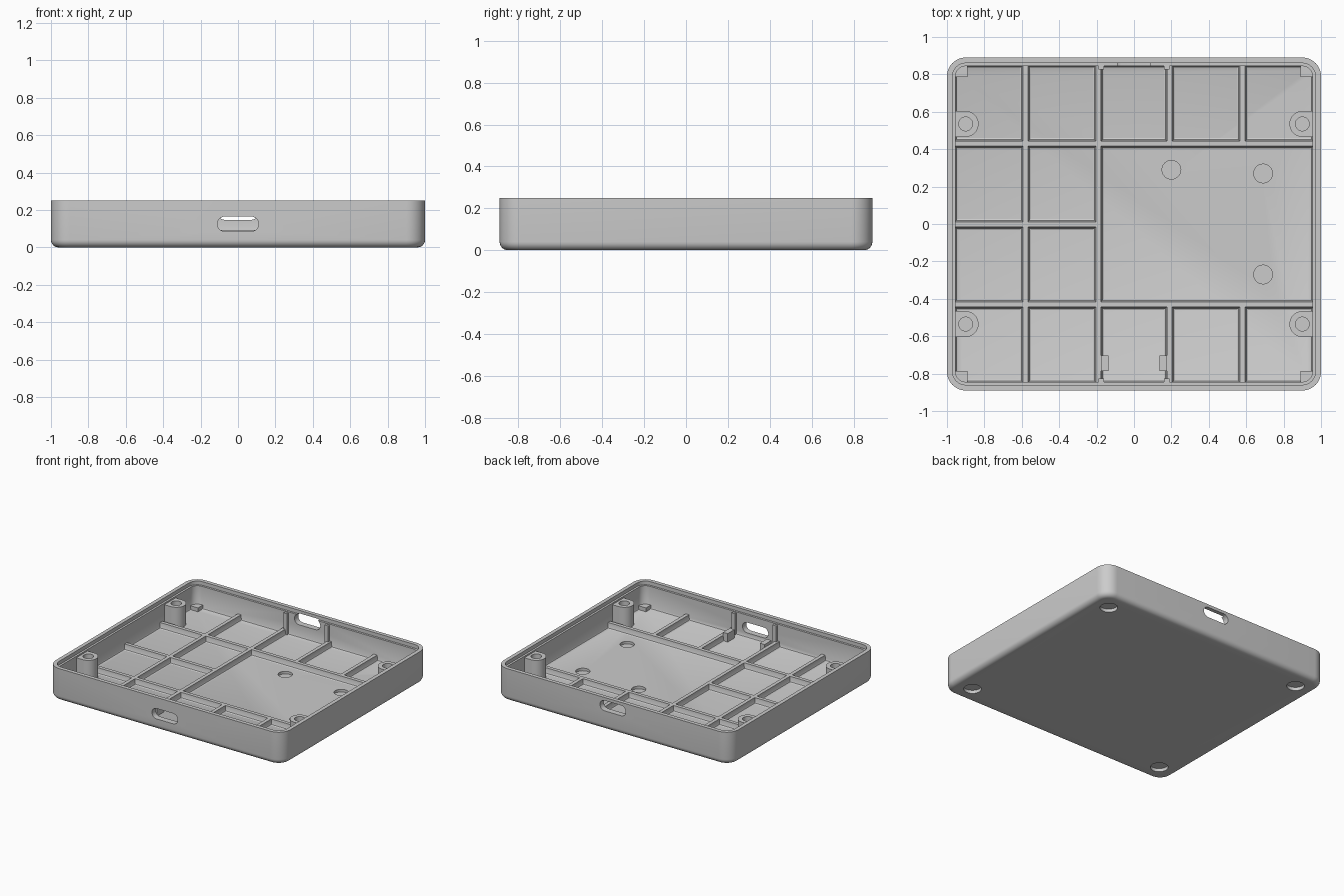
import bpy, bmesh, math
from mathutils import Matrix, Vector

if "Cube" in bpy.data.objects:
    bpy.data.objects.remove(bpy.data.objects["Cube"], do_unlink=True)

grey = bpy.data.materials.new("plain grey")
grey.use_nodes = True
grey.diffuse_color = (0.6, 0.6, 0.6, 1)
grey.node_tree.nodes["Principled BSDF"].inputs["Base Color"].default_value = (0.6, 0.6, 0.6, 1)

HX, HY, TOP, FLOOR, RIB_TOP = 1.0, 0.89, 0.25, 0.05, 0.092
WALL, LIP, CORNER, FILLET = 0.046, 0.03, 0.1, 0.04


def finish(bm, name):
    bmesh.ops.recalc_face_normals(bm, faces=bm.faces)
    mesh = bpy.data.meshes.new(name)
    bm.to_mesh(mesh)
    bm.free()
    mesh.materials.append(grey)
    obj = bpy.data.objects.new(name, mesh)
    bpy.context.collection.objects.link(obj)
    return obj


def loft(name, rings):
    """Skin a stack of equal point rings and cap both ends."""
    bm = bmesh.new()
    loops = [[bm.verts.new(p) for p in ring] for ring in rings]
    for a, b in zip(loops, loops[1:]):
        for i in range(len(a)):
            j = (i + 1) % len(a)
            bm.faces.new((a[i], a[j], b[j], b[i]))
    bm.faces.new(loops[0])
    bm.faces.new(loops[-1])
    return finish(bm, name)


def rounded_rect(inset, z, steps=10):
    r = CORNER - inset
    ring = []
    for k, (sx, sy) in enumerate(((1, 1), (-1, 1), (-1, -1), (1, -1))):
        for i in range(steps + 1):
            t = math.pi / 2 * (k + i / steps)
            ring.append((sx * (HX - CORNER) + r * math.cos(t),
                         sy * (HY - CORNER) + r * math.sin(t), z))
    return ring


def box(name, x0, x1, y0, y1, z0, z1):
    rect = ((x0, y0), (x1, y0), (x1, y1), (x0, y1))
    return loft(name, [[(x, y, z) for x, y in rect] for z in (z0, z1)])


def cylinder(name, x, y, z0, z1, r, n=40):
    angles = [math.tau * i / n for i in range(n)]
    return loft(name, [[(x + r * math.cos(t), y + r * math.sin(t), z) for t in angles]
                       for z in (z0, z1)])


def rib(name, axis, offset, start, end):
    """Tapered rib with a flared foot, running along x or y."""
    half = [(0.032, FLOOR - 0.005), (0.03, FLOOR), (0.021, FLOOR + 0.004),
            (0.017, FLOOR + 0.013), (0.014, RIB_TOP)]
    section = half + [(-w, z) for w, z in reversed(half)]
    if axis == "x":
        rings = [[(a, offset + w, z) for w, z in section] for a in (start, end)]
    else:
        rings = [[(offset + w, a, z) for w, z in section] for a in (start, end)]
    return loft(name, rings)


def cut(obj, cutters):
    for c in cutters:
        c.hide_render = True
        mod = obj.modifiers.new("cut", "BOOLEAN")
        mod.operation, mod.solver, mod.object = "DIFFERENCE", "EXACT", c
    graph = bpy.context.evaluated_depsgraph_get()
    mesh = bpy.data.meshes.new_from_object(obj.evaluated_get(graph))
    obj.modifiers.clear()
    obj.data = mesh
    for c in cutters:
        bpy.data.objects.remove(c, do_unlink=True)


def slot_cutter(name, y, z, half_w=0.11, r=0.04, n=12):
    pts = []
    for side in (0, 1):
        for i in range(n + 1):
            t = math.pi * (i / n + side) - math.pi / 2
            cx = (half_w - r) * (1 - 2 * side)
            pts.append((cx + r * math.cos(t), z + r * math.sin(t)))
    return loft(name, [[(px, y + d, pz) for px, pz in pts] for d in (-0.09, 0.09)])


parts = []

# Tray shell: rounded underside, outer wall, stepped rim, cavity and floor
profile = [(FILLET * (1 - math.sin(t)), FILLET * (1 - math.cos(t)))
           for t in [math.pi / 2 * i / 6 for i in range(7)]]
profile += [(0, TOP), (LIP, TOP), (LIP, 0.222), (WALL, 0.222),
            (WALL, FLOOR + 0.012), (WALL + 0.004, FLOOR + 0.004), (WALL + 0.012, FLOOR)]
shell = loft("tray_shell", [rounded_rect(i, z) for i, z in profile])

# Wall slots, foot recesses below, round recesses in the floor
cutters = [slot_cutter("front_slot_cutter", -HY, 0.125),
           slot_cutter("back_slot_cutter", HY, 0.187)]
for sx in (-1, 1):
    for sy in (-1, 1):
        cutters.append(cylinder("foot_cutter", sx * 0.85, sy * 0.74, -0.05, 0.025, 0.062))
for x, y in ((0.2, 0.29), (0.69, 0.27), (0.69, -0.27)):
    cutters.append(cylinder("recess_cutter", x, y, 0.03, 0.1, 0.05))
cut(shell, cutters)
parts.append(shell)

# Floor ribs
EX, EY, RY = HX - 0.03, HY - 0.03, 0.43
for x in (-0.58, -0.19):
    parts.append(rib("long_rib", "y", x, -EY, EY))
for x in (0.19, 0.58):
    for s in (-1, 1):
        parts.append(rib("short_rib", "y", x, s * RY, s * EY))
for y in (-RY, RY):
    parts.append(rib("cross_rib", "x", y, -EX, EX))
parts.append(rib("middle_rib", "x", -0.002, -EX, -0.19))

for sx in (-1, 1):
    for sy in (-1, 1):
        # Screw boss joined to the side wall
        r, bx, by = 0.069, sx * 0.9, sy * 0.535
        outline = [(bx - sx * r * math.sin(t), by + r * math.cos(t))
                   for t in [math.pi * i / 20 for i in range(21)]]
        outline += [(sx * 0.965, by - r), (sx * 0.965, by + r)]
        boss = loft("screw_boss", [[(x, y, z) for x, y in outline]
                                   for z in (FLOOR - 0.005, 0.21)])
        cut(boss, [cylinder("screw_cutter", bx, by, 0.07, 0.3, 0.037)])
        parts.append(boss)
        # Low corner block
        xs, ys = sorted((sx * 0.89, sx * 0.96)), sorted((sy * 0.785, sy * 0.85))
        parts.append(box("corner_block", *xs, *ys, FLOOR - 0.005, 0.08))
        # Post beside the wall slot
        xs, ys = sorted((sx * 0.16, sx * 0.19)), sorted((sy * 0.825, sy * 0.855))
        parts.append(box("slot_post", *xs, *ys, FLOOR - 0.005, 0.215))
    # Board stop behind the front slot
    xs = sorted((sx * 0.137, sx * 0.177))
    parts.append(box("board_stop", *xs, -0.787, -0.703, FLOOR - 0.005, 0.115))

# Smooth the rounded surfaces, keep edges sharp
bpy.ops.object.select_all(action="DESELECT")
for p in parts:
    p.select_set(True)
bpy.context.view_layer.objects.active = shell
bpy.ops.object.shade_smooth_by_angle(angle=math.radians(30))
